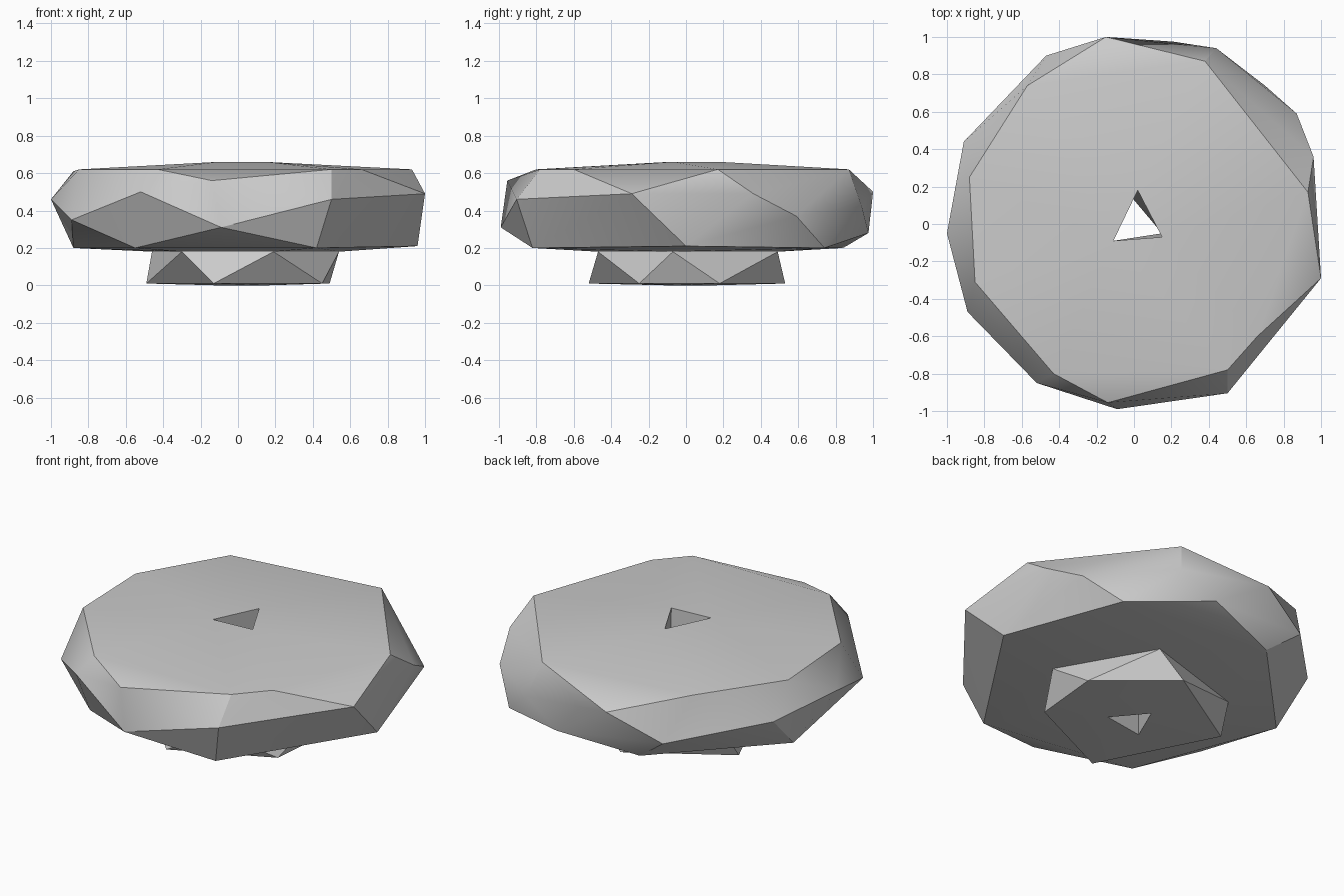
import bpy, bmesh, math

cube = bpy.data.objects.get("Cube")
if cube:
    bpy.data.objects.remove(cube)

stone = bpy.data.materials.new("grey_stone")
stone.use_nodes = True
GREY = (0.6, 0.6, 0.6, 1)
stone.diffuse_color = GREY
stone.node_tree.nodes["Principled BSDF"].inputs["Base Color"].default_value = GREY

SEAM, CROWN, BASE = 0.18, 0.66, 0.0

# Rings of corners, from the crown down to the base
hole_top = [(0.02, 0.18, CROWN), (0.15, -0.07, CROWN), (-0.11, -0.09, CROWN)]
hole_base = [(-0.01, 0.14, BASE), (0.15, -0.05, BASE), (-0.11, -0.09, BASE)]
rim = [(0.38, 0.87, .62), (0.93, 0.17, .62), (0.66, -0.6, .62), (0.5, -0.78, .62),
       (-0.14, -0.955, .56), (-0.43, -0.8, .62), (-0.85, -0.31, .62),
       (-0.88, 0.25, .61), (-0.57, 0.74, .62)]
girth = [(-0.15, 1, .5), (0.21, 0.975, .28), (0.44, 0.94, .42), (0.87, 0.59, .37),
         (0.96, 0.36, .49), (1, -0.29, .49), (0.5, -0.905, .46), (-0.09, -0.99, .31),
         (-0.52, -0.85, .5), (-0.89, -0.47, .35), (-1, -0.05, .46),
         (-0.91, 0.44, .43), (-0.47, 0.9, .35)]
under = [(0.96, 0, .21), (0.7, 0.74, .2), (-0.27, 0.84, .2),
         (-0.88, 0.2, .2), (-0.55, -0.67, .2), (0.42, -0.82, .2)]
seam = [(0.54, -0.07, SEAM), (0.22, 0.49, SEAM), (-0.46, 0.28, SEAM),
        (-0.3, -0.42, SEAM), (0.19, -0.47, SEAM)]
foot = [(0.45, -0.25, .01), (0.49, 0.18, .01), (0.08, 0.53, .01),
        (-0.49, 0.18, .01), (-0.13, -0.52, .01)]

bm = bmesh.new()


def add_hull(points, open_heights):
    """Wrap the points in a faceted shell, leaving it open at the given heights."""
    verts = [bm.verts.new(p) for p in points]
    result = bmesh.ops.convex_hull(bm, input=verts)
    caps = [f for f in result["geom"] if isinstance(f, bmesh.types.BMFace)
            and any(all(abs(v.co.z - h) < 1e-4 for v in f.verts) for h in open_heights)]
    bmesh.ops.delete(bm, geom=caps, context="FACES_ONLY")


# Wide upper disc and the narrow foot below it
add_hull(hole_top + rim + girth + under + seam, (CROWN, SEAM))
add_hull(seam + foot + hole_base, (SEAM, BASE))

# Three-sided hole through the middle
top = [bm.verts.new(p) for p in hole_top]
low = [bm.verts.new(p) for p in hole_base]
for i in range(3):
    j = (i + 1) % 3
    bm.faces.new((top[i], top[j], low[j], low[i]))

# Weld the pieces into one shell
bmesh.ops.remove_doubles(bm, verts=bm.verts[:], dist=1e-4)
bmesh.ops.delete(bm, geom=[v for v in bm.verts if not v.link_faces], context="VERTS")
bmesh.ops.delete(bm, geom=[e for e in bm.edges if not e.link_faces], context="EDGES")
bmesh.ops.recalc_face_normals(bm, faces=bm.faces[:])

mesh = bpy.data.meshes.new("stone_wheel")
bm.to_mesh(mesh)
bm.free()
mesh.materials.append(stone)
wheel = bpy.data.objects.new("stone_wheel", mesh)
bpy.context.collection.objects.link(wheel)

bpy.ops.object.select_all(action="DESELECT")
wheel.select_set(True)
bpy.context.view_layer.objects.active = wheel
bpy.ops.object.shade_smooth_by_angle(angle=math.radians(30))
